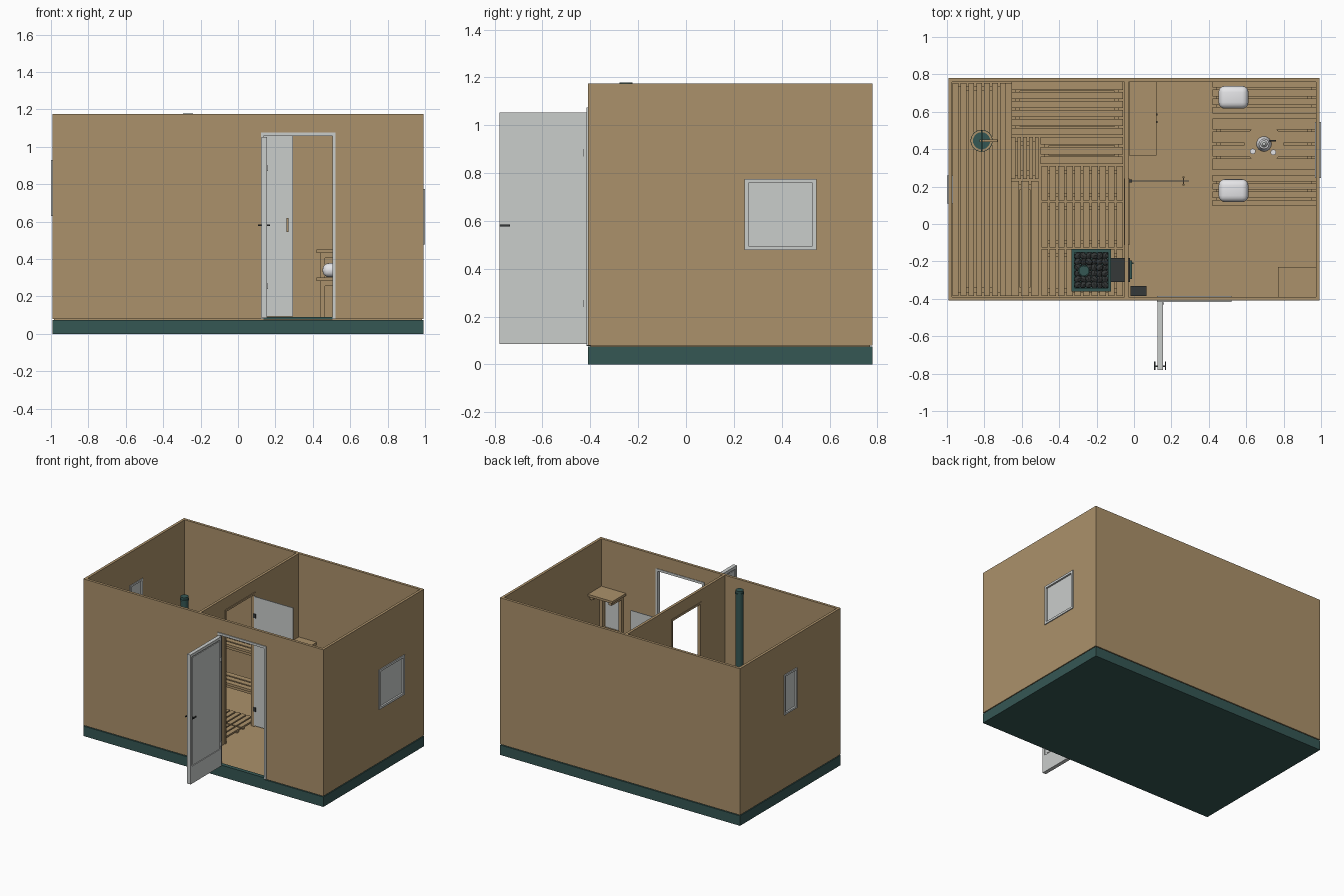
import bpy, bmesh, math, random
from mathutils import Matrix, Vector

random.seed(4)
if "Cube" in bpy.data.objects:
    bpy.data.objects.remove(bpy.data.objects["Cube"])


def material(name, r, g, b):
    m = bpy.data.materials.new(name)
    m.use_nodes = True
    m.diffuse_color = (r, g, b, 1)
    m.node_tree.nodes["Principled BSDF"].inputs["Base Color"].default_value = (r, g, b, 1)
    return m


WOOD = material("warm wood", .41, .285, .145)
PAINT = material("pale grey paint", .59, .61, .6)
GREEN = material("dark green", .036, .095, .088)
IRON = material("dark iron", .035, .04, .04)
CLOTH = material("white cloth", .78, .78, .8)


def finish(name, bm, mat, smooth=False):
    me = bpy.data.meshes.new(name)
    bm.to_mesh(me)
    bm.free()
    me.materials.append(mat)
    ob = bpy.data.objects.new(name, me)
    bpy.context.collection.objects.link(ob)
    if smooth:
        bpy.ops.object.select_all(action="DESELECT")
        ob.select_set(True)
        bpy.context.view_layer.objects.active = ob
        bpy.ops.object.shade_smooth_by_angle()
    return ob


def boxes(name, spans, mat):
    """Join boxes given as (x0, x1, y0, y1, z0, z1)."""
    bm = bmesh.new()
    for x0, x1, y0, y1, z0, z1 in spans:
        mid = Vector((x0 + x1, y0 + y1, z0 + z1)) / 2
        size = Matrix.Diagonal((x1 - x0, y1 - y0, z1 - z0, 1))
        bmesh.ops.create_cube(bm, size=1, matrix=Matrix.Translation(mid) @ size)
    return finish(name, bm, mat)


def cylinder(name, x, y, z0, z1, r, mat, r_top=None, sides=24):
    bm = bmesh.new()
    bmesh.ops.create_cone(bm, cap_ends=True, segments=sides, radius1=r, radius2=r_top or r,
                          depth=z1 - z0, matrix=Matrix.Translation((x, y, (z0 + z1) / 2)))
    return finish(name, bm, mat, True)


def cut(ob, *spans):
    for span in spans:
        cutter = boxes("cutter", [span], WOOD)
        cutter.hide_render = True
        mod = ob.modifiers.new("opening", "BOOLEAN")
        mod.operation, mod.solver, mod.object = "DIFFERENCE", "EXACT", cutter
        bpy.context.view_layer.objects.active = ob
        bpy.ops.object.modifier_apply(modifier=mod.name)
        bpy.data.objects.remove(cutter)


def slats(x0, x1, y0, y1, z, n, along, gap=.011, t=.018):
    """Board spans filling a rectangle with its top at z."""
    a, b = (y0, y1) if along == "x" else (x0, x1)
    step = (b - a + gap) / n
    rows = [(a + i * step, a + (i + 1) * step - gap) for i in range(n)]
    return [(x0, x1, p, q, z - t, z) if along == "x" else (p, q, y0, y1, z - t, z) for p, q in rows]


def bench(name, x0, x1, y0, y1, z, n, along, leg=.025):
    """Slatted top, rails across the slats and four legs."""
    parts = slats(x0, x1, y0, y1, z, n, along)
    low, rail = z - .018, z - .045
    i = .02
    for x in (x0 + i, x1 - i - leg):
        for y in (y0 + i, y1 - i - leg):
            parts.append((x, x + leg, y, y + leg, FLOOR, rail))
        parts.append((x, x + leg, y0 + i, y1 - i, rail, low))
    for y in (y0 + i, y1 - i - leg):
        parts.append((x0 + i + leg, x1 - i - leg, y, y + leg, rail, low))
    return boxes(name, parts, WOOD)


def ring(axis_at, u0, u1, z0, z1, w, d0, d1, axis="x"):
    """Four spans forming a rectangular frame in a wall."""
    rows = [(u0, u0 + w, z0, z1), (u1 - w, u1, z0, z1),
            (u0 + w, u1 - w, z0, z0 + w), (u0 + w, u1 - w, z1 - w, z1)]
    return [(axis_at + d0, axis_at + d1, a, b, c, d) if axis == "x"
            else (a, b, axis_at + d0, axis_at + d1, c, d) for a, b, c, d in rows]


# Shell: base, floor, outer walls and partition
FLOOR, TOP = .085, 1.175
X, YF, YB, T = .993, -.41, .78, .02
boxes("base", [(-X, X, YF, YB, 0, .074)], GREEN)
boxes("floor", [(-X + .01, X - .01, YF + .01, YB - .01, .074, FLOOR)], WOOD)
walls = boxes("outer_walls", [(-X, X, YF, YB, .08, TOP)], WOOD)
cut(walls, (-X + T, X - T, YF + T, YB - T, 0, 2),
    (.13, .515, YF - .1, YF + .1, 0, 1.07),
    (X - .1, X + .1, .255, .535, .49, .765),
    (-X - .1, -X + .1, .12, .25, .64, .92))
partition = boxes("partition", [(-.05, -.03, YF + T, YB - T, FLOOR, TOP)], WOOD)
cut(partition, (-.2, .2, -.1, .23, 0, 1.075), (-.2, .2, -.31, -.18, 0, .36))
boxes("partition_trim", [(-.053, -.025, -.112, -.098, FLOOR, 1.085),
                         (-.053, -.025, .228, .242, FLOOR, 1.085),
                         (-.053, -.025, -.098, .228, 1.07, 1.085)], WOOD)

# Windows
boxes("left_window_frame", ring(X, .245, .545, .478, .775, .016, -.025, .007), PAINT)
boxes("left_window_pane", [(X - .014, X - .006, .26, .53, .49, .76)], PAINT)
boxes("right_window_frame", ring(-X, .11, .26, .63, .93, .014, -.007, .025), PAINT)
boxes("right_window_pane", [(-X + .006, -X + .014, .12, .25, .64, .92)], PAINT)

# Entrance frame, threshold and open door leaf
boxes("entrance_frame", [(.122, .137, -.416, -.386, .08, 1.075), (.506, .521, -.416, -.386, .08, 1.075),
                         (.137, .506, -.416, -.386, 1.058, 1.075)], PAINT)
boxes("threshold", [(.137, .506, -.415, -.385, .076, .09)], GREEN)
door = boxes("entrance_door", [(.126, .154, -.78, -.414, .085, 1.053)], PAINT)
cut(door, (.148, .3, -.762, -.43, .215, 1.032), (0, .132, -.762, -.43, .215, 1.032))
boxes("entrance_door_panels", [(.13, .15, -.752, -.44, .225, 1.022)], PAINT)
boxes("entrance_handle", [(.108, .172, -.765, -.757, .576, .584), (.108, .114, -.78, -.735, .576, .584),
                          (.166, .172, -.78, -.735, .576, .584)], IRON)
boxes("entrance_hinges", [(.15, .16, -.43, -.42, z, z + .03) for z in (.24, .87)], PAINT)

# Open inner door
boxes("inner_door", [(-.027, .295, .227, .233, .092, 1.058)], PAINT)
boxes("inner_door_handle", [(.259, .271, .207, .214, .545, .62), (.259, .271, .246, .253, .545, .62),
                            (.262, .268, .214, .246, .555, .562), (.262, .268, .214, .246, .603, .61)], WOOD)
boxes("inner_door_hinges", [(-.03, -.01, .222, .238, z, z + .03) for z in (.2, .9)], IRON)

# Hot room benches and floor boards
bench("upper_side_bench", -.97, -.685, -.385, .755, .5, 7, "y")
bench("upper_back_bench", -.655, -.06, .475, .755, .5, 6, "x")
bench("lower_side_bench", -.655, -.51, -.385, .23, .3, 3, "y")
bench("lower_back_bench", -.5, -.06, .32, .465, .3, 3, "x")
bench("corner_step", -.655, -.51, .24, .465, .32, 5, "y")
boxes("bench_joists", [(-.685, -.655, -.385, .755, .455, .48), (-.655, -.06, .755, .76, .44, .5)], WOOD)
for i, (a, b) in enumerate(((-.385, -.135), (-.125, .115), (.125, .31))):
    boxes(f"floor_grate_{i + 1}", slats(-.495, -.06, a, b, .11, 10, "y", .01, .012)
          + [(-.495, -.06, y, y + .02, FLOOR, .098) for y in (a + .02, b - .04)], WOOD)

# Stove with stones, firebox and chimney
SX, SY = -.228, -.247
stove = boxes("stove_body", [(-.335, -.122, -.36, -.135, .13, .46)], GREEN)
cut(stove, (-.318, -.139, -.343, -.152, .38, .6))
boxes("stove_legs", [(x, x + .02, y, y + .02, FLOOR, .13)
                     for x in (-.33, -.148) for y in (-.355, -.16)], GREEN)
bm = bmesh.new()
for i in range(6):
    for j in range(6):
        at = Vector((-.3 + i * .029, -.325 + j * .031, .4 + random.uniform(0, .03)))
        spin = Matrix.Rotation(random.uniform(0, 3), 4, "Z") @ Matrix.Diagonal((1.2, 1, .8, 1))
        bmesh.ops.create_icosphere(bm, subdivisions=1, radius=.02, matrix=Matrix.Translation(at) @ spin)
finish("stove_stones", bm, IRON)
boxes("firebox", [(-.122, -.022, -.309, -.181, .14, .355)], IRON)
boxes("firebox_door", [(-.022, -.012, -.295, -.195, .17, .33), (-.012, -.004, -.215, -.205, .22, .28)], GREEN)
cylinder("chimney", -.268, -.25, .4, 1.178, .027, GREEN)
cylinder("chimney_collar", -.268, -.25, 1.15, 1.16, .031, GREEN)

# Firewood box
boxes("firewood_box", [(x, x + .006, y, y + .006, FLOOR, .2) for x in (-.018, .06) for y in (-.386, -.338)]
      + [s for z in (.09, .19) for s in ring(-.386, -.018, .066, z, z + .012, .005, 0, .054, "y")], IRON)
boxes("firewood", [(-.01 + i * .024, .01 + i * .024, -.378, -.342, .1 + j * .025, .12 + j * .025)
                   for i in range(3) for j in range(3)], WOOD)

# Bucket and ladle
BX, BY = -.815, .445
cylinder("bucket", BX, BY, .5, .59, .047, WOOD, .056)
for i, z in enumerate((.515, .57)):
    cylinder(f"bucket_hoop_{i + 1}", BX, BY, z, z + .012, .055 + i * .004, GREEN)
cylinder("bucket_water", BX, BY, .588, .593, .046, GREEN)
boxes("ladle", [(BX - .01, BX + .085, BY - .006, BY + .006, .6, .61)], WOOD)
boxes("bucket_handle", [(BX - .004, BX + .004, BY - .055, BY + .055, .625, .632)]
      + [(BX - .004, BX + .004, BY + s - .003, BY + s + .003, .58, .63) for s in (-.053, .053)], GREEN)

# Changing room: table, benches and cushions
bench("table", .42, .972, .29, .565, .45, 4, "x")
for side, y0, y1 in (("back", .59, .765), ("front", .095, .262)):
    bench(side + "_bench", .42, .972, y0, y1, .3, 4, "x")
    bm = bmesh.new()
    bmesh.ops.create_cube(bm, size=1, matrix=Matrix.Translation((.532, (y0 + y1) / 2, .34))
                          @ Matrix.Diagonal((.16, .122, .075, 1)))
    bmesh.ops.bevel(bm, geom=bm.edges[:], offset=.034, segments=4, profile=.5, affect="EDGES")
    finish(side + "_cushion", bm, CLOTH, True)

# Tea set on a round board
TX, TY = .695, .428
cylinder("round_board", TX, TY, .45, .458, .104, WOOD, sides=40)
cylinder("teapot", TX, TY, .458, .505, .04, CLOTH, .026)
cylinder("teapot_lid", TX, TY, .505, .517, .018, PAINT, .008)
boxes("teapot_spout", [(TX + .03, TX + .065, TY + .012, TY + .022, .48, .49)], IRON)
for i, (dx, dy) in enumerate(((-.06, -.04), (.05, -.045))):
    cylinder(f"cup_{i + 1}", TX + dx, TY + dy, .458, .482, .011, CLOTH, .015, 16)

# Low cabinet beside the partition
boxes("low_cabinet", [(-.028, .115, .372, .757, FLOOR, .535), (-.028, .12, .367, .759, .535, .552)], WOOD)
boxes("cabinet_knobs", [(.115, .125, y, y + .012, .4, .412) for y in (.54, .58)], IRON)

# Corner shelf with mirror
boxes("corner_shelf", [(.77, .973, -.39, -.23, .803, .82), (.79, .815, -.39, -.365, FLOOR, .803),
                       (.945, .97, -.39, -.365, FLOOR, .803), (.79, .815, -.365, -.25, .775, .803),
                       (.945, .97, -.365, -.25, .775, .803), (.815, .945, -.39, -.375, .5, .53)], WOOD)
boxes("mirror", [(.825, .935, -.39, -.383, .53, .79)], PAINT)
